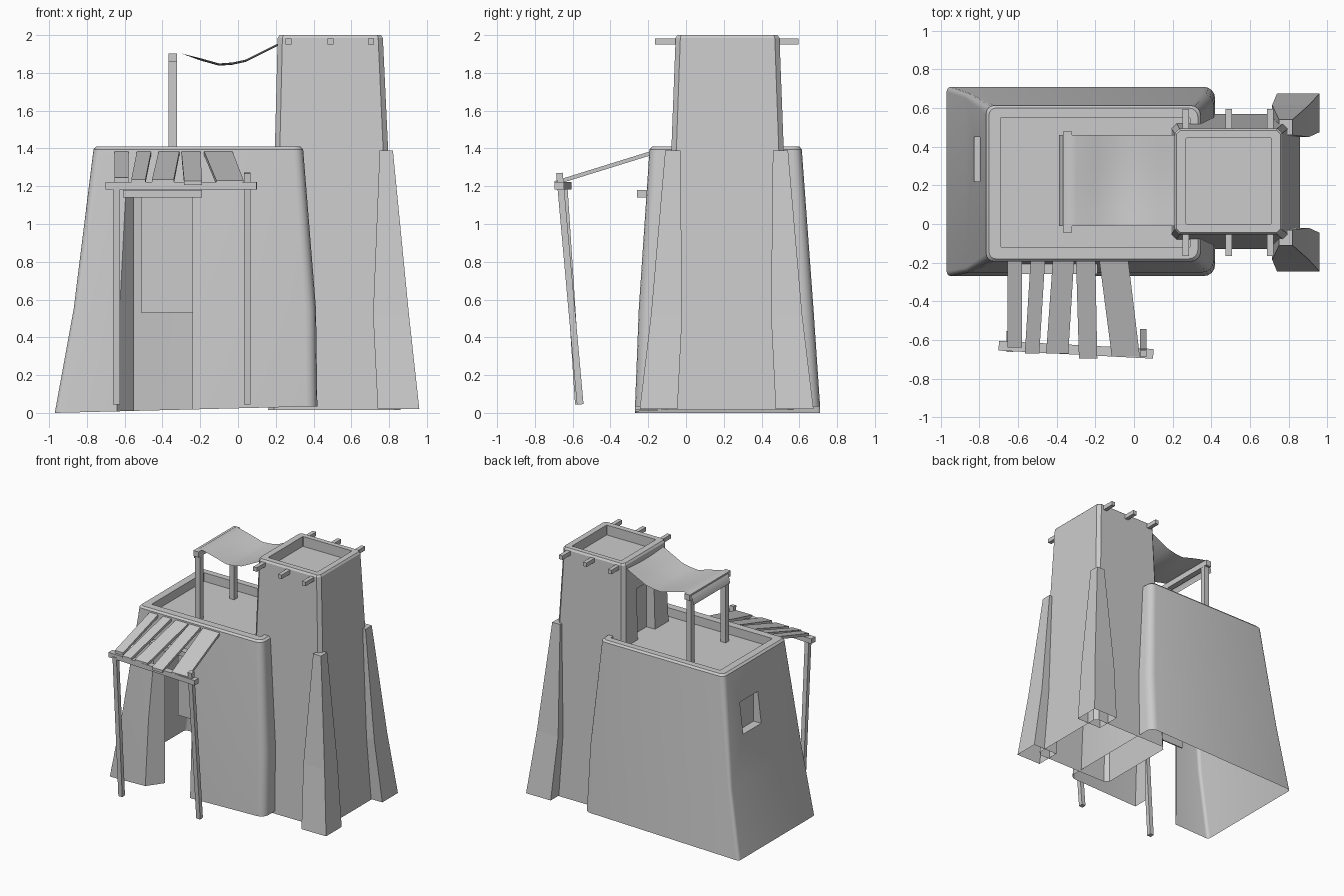
import bpy, bmesh
from math import cos, sin, pi
from mathutils import Vector

if "Cube" in bpy.data.objects:
    bpy.data.objects.remove(bpy.data.objects["Cube"])


def make(name, verts, faces, smooth=None):
    me = bpy.data.meshes.new(name)
    me.from_pydata(verts, [], faces)
    me.update()
    ob = bpy.data.objects.new(name, me)
    bpy.context.collection.objects.link(ob)
    if smooth:
        shade(ob, smooth)
    return ob


def shade(ob, angle):
    bpy.ops.object.select_all(action='DESELECT')
    ob.select_set(True)
    bpy.context.view_layer.objects.active = ob
    bpy.ops.object.shade_smooth_by_angle(angle=angle)


def ring(x0, x1, y0, y1, z0, z1, rl, rr, n):
    """Rectangle with cut or rounded corners; z runs from z0 (left) to z1 (right)."""
    pts = []
    for k, (cx, cy, r) in enumerate(((x1 - rr, y1 - rr, rr), (x0 + rl, y1 - rl, rl),
                                     (x0 + rl, y0 + rl, rl), (x1 - rr, y0 + rr, rr))):
        for i in range(n + 1):
            a = (k + i / n) * pi / 2
            x = cx + r * cos(a)
            pts.append((x, cy + r * sin(a), z0 + (z1 - z0) * (x - x0) / (x1 - x0)))
    return pts


def loft(name, rings, bottom=True, top=True):
    m = len(rings[0])
    faces = [(k * m + i, k * m + (i + 1) % m, (k + 1) * m + (i + 1) % m, (k + 1) * m + i)
             for k in range(len(rings) - 1) for i in range(m)]
    if bottom:
        faces.append(tuple(reversed(range(m))))
    if top:
        faces.append(tuple(range((len(rings) - 1) * m, len(rings) * m)))
    return make(name, [p for r in rings for p in r], faces)


def prism(name, plan, z0, z1):
    return loft(name, [[(x, y, z) for x, y in plan] for z in (z0, z1)])


def rect(x0, x1, y0, y1):
    return [(x0, y0), (x1, y0), (x1, y1), (x0, y1)]


def box(name, x0, x1, y0, y1, z0, z1):
    return prism(name, rect(x0, x1, y0, y1), z0, z1)


def beam(name, p, q, w, h):
    p, q = Vector(p), Vector(q)
    d = (q - p).normalized()
    s = d.cross(Vector((0, 0, 1)) if abs(d.z) < .9 else Vector((0, 1, 0))).normalized()
    u = s.cross(d)
    return loft(name, [[tuple(c + s * a * w / 2 + u * b * h / 2) for a, b in
                        ((-1, -1), (1, -1), (1, 1), (-1, 1))][::-1] for c in (p, q)])


def carve(ob, cutters, drop):
    """Cut openings, then remove the faces that should stay open."""
    for c in cutters:
        c.hide_render = True
        mod = ob.modifiers.new("cut", 'BOOLEAN')
        mod.operation, mod.solver, mod.object = 'DIFFERENCE', 'EXACT', c
    dg = bpy.context.evaluated_depsgraph_get()
    me = bpy.data.meshes.new_from_object(ob.evaluated_get(dg))
    ob.modifiers.clear()
    bm = bmesh.new()
    bm.from_mesh(me)
    bm.normal_update()
    bmesh.ops.delete(bm, geom=[f for f in bm.faces if drop(f.calc_center_median(), f.normal)],
                     context='FACES')
    bm.to_mesh(me)
    bm.free()
    ob.data = me
    for c in cutters:
        bpy.data.objects.remove(c)


# House: tapering shell with parapet, doorway and side window
house = loft("house_walls", [
    ring(-.97, .42, -.27, .71, .0, .035, .025, .06, 4),
    ring(-.87, .413, -.25, .675, .55, .55, .025, .06, 4),
    ring(-.765, .345, -.193, .613, 1.395, 1.395, .04, .05, 4),
    ring(-.75, .33, -.18, .60, 1.41, 1.41, .035, .045, 4),
    ring(-.69, .29, -.12, .55, 1.41, 1.41, .004, .004, 4),
    ring(-.69, .29, -.12, .55, 1.34, 1.34, .004, .004, 4)])
door_cut = prism("door_cutter", [(-.74, -.4), (-.24, -.4), (-.24, -.15), (-.55, -.15)], -.2, 1.15)
window_cut = box("window_cutter", -1, -.76, .22, .45, .89, 1.14)
carve(house, [door_cut, window_cut],
      lambda c, n: (n.z < -.9 and c.z < .2) or (abs(c.y + .15) < .005 and abs(n.y) > .9 and c.z < 1.2))
shade(house, .6)

# Door lintel and hanging inside the doorway
box("door_lintel", -.61, -.19, -.26, -.19, 1.14, 1.18)
box("door_hanging", -.51, -.225, -.04, -.03, .53, 1.15)

# Tower: tapering shell with parapet and roof door
tower = loft("tower_walls", [
    ring(.16, .86, -.13, .57, .015, .015, .03, .03, 1),
    ring(.21, .767, -.055, .495, 1.985, 1.985, .025, .025, 1),
    ring(.22, .757, -.045, .485, 2.0, 2.0, .02, .02, 1),
    ring(.27, .71, .0, .445, 2.0, 2.0, .003, .003, 1),
    ring(.27, .71, .0, .445, 1.92, 1.92, .003, .003, 1)])
carve(tower, [box("roof_door_cutter", .1, .27, .12, .34, 1.335, 1.75)],
      lambda c, n: n.z < -.9 and c.z < .2)

# Corner buttresses, mirrored about the tower centre line
for side, tag in ((-1, "front"), (1, "back")):
    def cut(x0, x1, a, b, z):
        pts = [(x, .215 + side * d, z) for x, d in rect(x0, x1, a, b)]
        return pts if side > 0 else pts[::-1]
    loft(tag + "_buttress", [cut(.74, .96, .26, .46, .02), cut(.715, .905, .235, .40, .52),
                             cut(.75, .82, .245, .325, 1.39)], bottom=False)

# Roof beam ends poking out of the tower
for i, x in enumerate((.268, .49, .705)):
    for tag, y0, y1 in (("front", -.165, -.03), ("back", .47, .595)):
        box(f"{tag}_beam_end_{i}", x - .016, x + .016, y0, y1, 1.95, 1.983)

# Cloth shade on the roof with its frame
for tag, y in (("front", -.005), ("back", .435)):
    box(tag + "_shade_post", -.367, -.323, y - .022, y + .022, 1.33, 1.865)
box("shade_crossbar", -.368, -.322, -.045, .478, 1.857, 1.903)
prof = [(-.388, 1.82), (-.375, 1.885), (-.345, 1.908), (-.3, 1.903), (-.2, 1.878), (-.1, 1.85),
        (-.03, 1.855), (.04, 1.87), (.12, 1.91), (.22, 1.96)]
ny = 6
verts = [(x, -.01 + .47 * j / ny, z - .012 * sin(pi * j / ny) * (x > -.3))
         for x, z in prof for j in range(ny + 1)]
faces = [(i * (ny + 1) + j, (i + 1) * (ny + 1) + j, (i + 1) * (ny + 1) + j + 1, i * (ny + 1) + j + 1)
         for i in range(len(prof) - 1) for j in range(ny)]
make("shade_cloth", verts, faces, 1.2)

# Plank awning over the door: leaning posts, front rail, five planks
beam("left_awning_post", (-.643, -.57, .045), (-.643, -.645, 1.2), .035, .035)
beam("right_awning_post", (.048, -.56, .045), (.048, -.67, 1.27), .035, .035)
beam("awning_rail", (-.7, -.63, 1.203), (.1, -.672, 1.203), .05, .04)
planks = [(-.655, -.58, -.655, -.58, -.64), (-.535, -.46, -.565, -.49, -.67),
          (-.42, -.31, -.455, -.34, -.67), (-.30, -.20, -.285, -.19, -.695),
          (-.18, -.03, -.115, .03, -.685)]
for i, (a, b, c, d, y) in enumerate(planks):
    z = 1.375 + (y + .185) * .31
    low, high = [[(c, y, z - t), (d, y, z - t), (b, -.185, 1.375 - t), (a, -.185, 1.375 - t)]
                 for t in (.011, -.011)]
    loft(f"awning_plank_{i}", [low, high])
